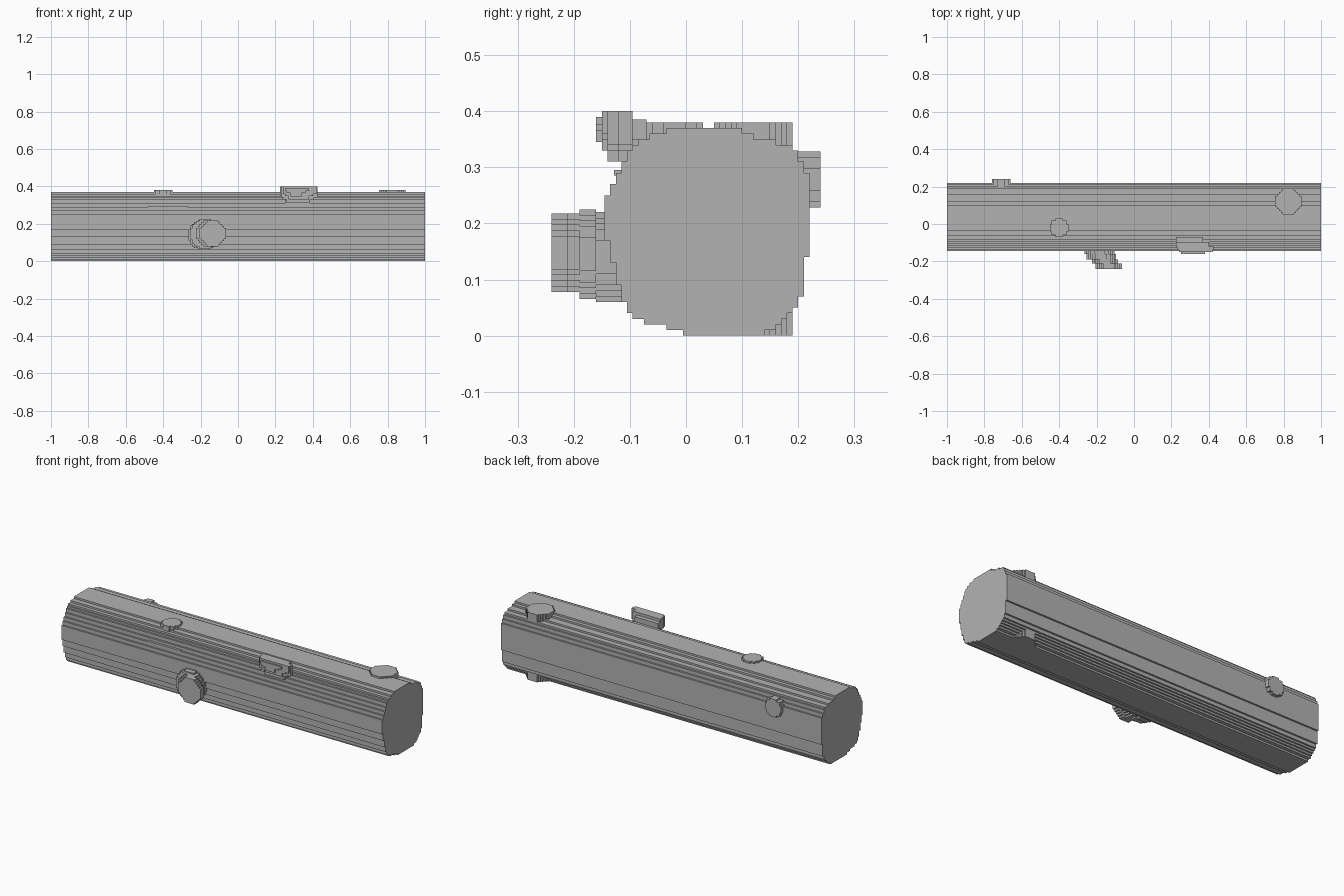
import bpy, bmesh, math
from mathutils import Vector

cube = bpy.data.objects.get("Cube")
if cube:
    bpy.data.objects.remove(cube, do_unlink=True)

STEP = 0.01

grey = bpy.data.materials.new("plain grey")
grey.use_nodes = True
grey.diffuse_color = (0.45, 0.45, 0.45, 1)
grey.node_tree.nodes["Principled BSDF"].inputs["Base Color"].default_value = (0.45, 0.45, 0.45, 1)

# Maps (u, v, depth) to world space for an extrusion along each axis
PLACE = {
    "x": lambda u, v, d: Vector((d, u, v)),
    "y": lambda u, v, d: Vector((u, d, v)),
    "z": lambda u, v, d: Vector((u, v, d)),
}


def outline(rows, top):
    """Stepped loop from rows of (v start, u low, u high)."""
    left, right = [], []
    ends = [r[0] for r in rows[1:]] + [top]
    for (v, lo, hi), end in zip(rows, ends):
        for side, u in ((left, lo), (right, hi)):
            # Extend the previous riser when the width is unchanged
            if side and abs(side[-1][0] - u) < 1e-5:
                side[-1] = (u, end)
            else:
                side += [(u, v), (u, end)]
    return right + left[::-1]


def disc(u, v, r):
    """Stepped circle loop."""
    n = max(1, round(r / STEP))
    rows = []
    for i in range(-n, n):
        t = (i + 0.5) / n
        half = max(1, round(n * math.sqrt(1 - t * t))) * STEP
        rows.append((v + i * STEP, u - half, u + half))
    return outline(rows, v + n * STEP)


def build(name, slices, axis):
    """Extrude each (loop, start, end) slice along the axis into one object."""
    bm = bmesh.new()
    for loop, a, b in slices:
        face = bm.faces.new([bm.verts.new(PLACE[axis](u, v, a)) for u, v in loop])
        ext = bmesh.ops.extrude_face_region(bm, geom=[face], use_keep_orig=True)
        verts = [g for g in ext["geom"] if isinstance(g, bmesh.types.BMVert)]
        bmesh.ops.translate(bm, verts=verts, vec=PLACE[axis](0, 0, b - a))
    bmesh.ops.recalc_face_normals(bm, faces=bm.faces)
    mesh = bpy.data.meshes.new(name)
    bm.to_mesh(mesh)
    bm.free()
    mesh.materials.append(grey)
    obj = bpy.data.objects.new(name, mesh)
    bpy.context.collection.objects.link(obj)
    return obj


# Trunk: stepped round section along x
trunk_rows = [
    (0, -.005, .14), (.01, -.035, .16), (.02, -.075, .17), (.03, -.095, .18),
    (.04, -.105, .19), (.05, -.105, .2), (.06, -.115, .2), (.07, -.115, .21),
    (.09, -.125, .21), (.13, -.135, .21), (.14, -.135, .22), (.17, -.145, .22),
    (.25, -.135, .22), (.27, -.125, .22), (.29, -.115, .21), (.31, -.105, .2),
    (.33, -.095, .19), (.34, -.085, .16), (.35, -.065, .12), (.36, -.035, .1),
]
build("trunk", [(outline(trunk_rows, .37), -1, 1)], "x")

# Cut-off knots
build("through_knot", [(disc(.825, .12, .07), 0, .38)], "z")
build("top_knot", [(disc(-.4, -.02, .05), .3, .38)], "z")
build("back_knot", [(disc(-.71, .278, .05), .15, .24)], "y")

# Front branch stub, leaning towards +x as it leaves the trunk
build("front_branch", [
    (disc(-.185, .14, .08), -.16, -.08),
    (disc(-.175, .145, .08), -.19, -.16),
    (disc(-.155, .148, .07), -.21, -.19),
    (disc(-.135, .148, .07), -.24, -.21),
], "y")


# Upper branch stub: flat top, rounded underside, stacked front to back
def bowl(lo, hi, bottom, top):
    rows = [(bottom, lo + .03, hi - .04), (bottom + .02, lo + .01, hi - .02),
            (bottom + .03, lo, hi)]
    return outline(rows, top)


build("upper_branch", [
    (bowl(.25, .38, .345, .39), -.16, -.15),
    (bowl(.24, .42, .33, .4), -.15, -.14),
    (bowl(.23, .425, .31, .4), -.14, -.12),
    (bowl(.225, .4, .31, .4), -.12, -.095),
    (bowl(.225, .37, .32, .385), -.095, -.07),
], "y")

# Thin bark ridge on the front
build("bark_ridge", [(outline([(.285, -.48, -.27)], .295), -.128, -.11)], "y")
